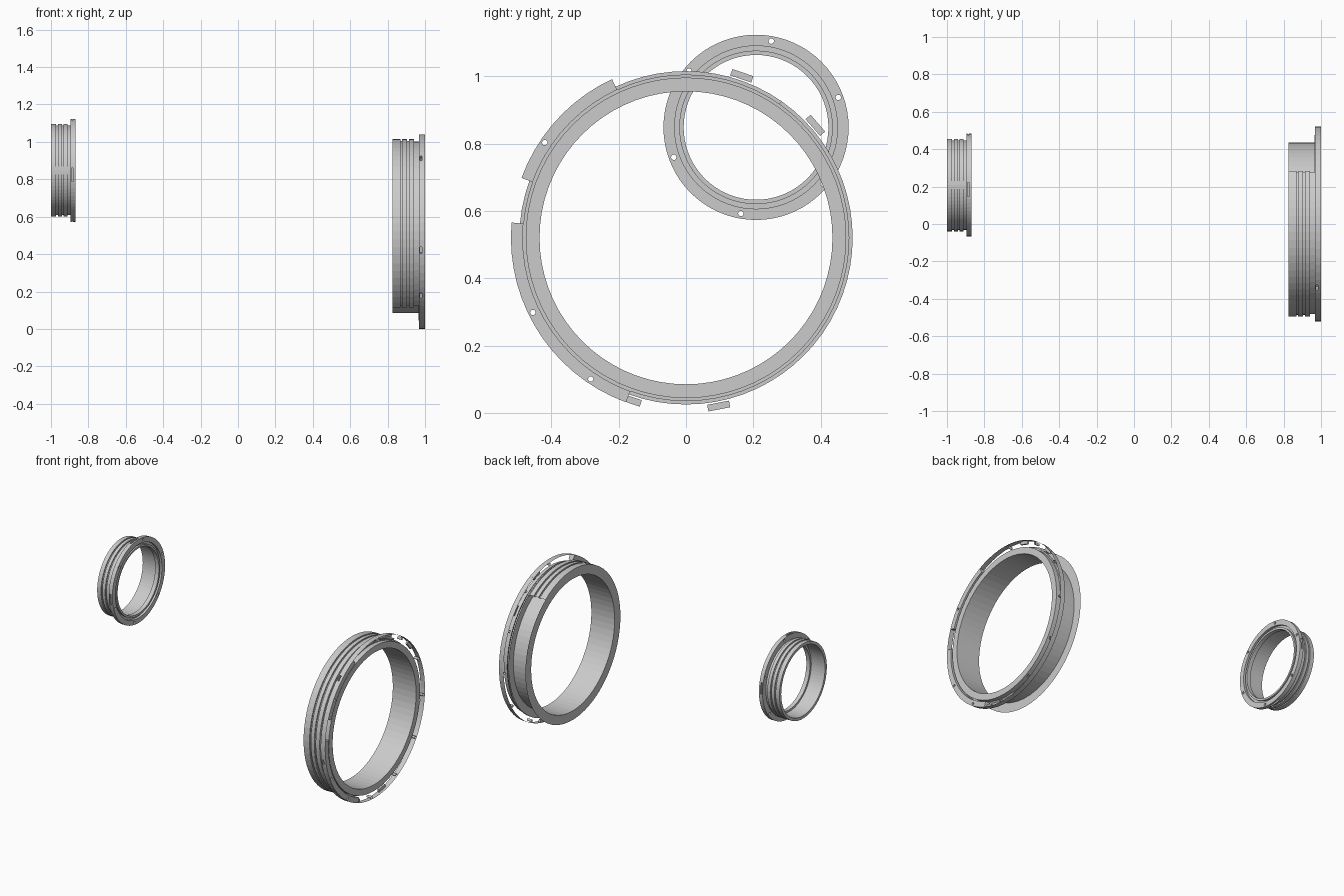
import bpy, bmesh
from math import radians, cos, sin
from mathutils import Matrix, Vector

if "Cube" in bpy.data.objects:
    bpy.data.objects.remove(bpy.data.objects["Cube"])

BIG = (0.0, 0.52)        # ring centres in (y, z), axes along x
SMALL = (0.208, 0.848)


def finish(name, bm):
    mesh = bpy.data.meshes.new(name)
    bmesh.ops.recalc_face_normals(bm, faces=bm.faces)
    bm.to_mesh(mesh)
    bm.free()
    ob = bpy.data.objects.new(name, mesh)
    bpy.context.collection.objects.link(ob)
    return ob


def revolve(name, profile, centre, a0=0, a1=360, closed=False, step=5):
    """Sweep an (x, radius) profile about the x direction."""
    bm = bmesh.new()
    full = a1 - a0 >= 360
    n = max(1, round((a1 - a0) / step))
    rows = []
    for i in range(n if full else n + 1):
        a = radians(a0 + (a1 - a0) * i / n)
        rows.append([bm.verts.new((x, centre[0] + r * cos(a), centre[1] + r * sin(a)))
                     for x, r in profile])
    k = len(profile)
    for i in range(n):
        p, q = rows[i], rows[(i + 1) % len(rows)]
        for j in range(k if closed else k - 1):
            m = (j + 1) % k
            bm.faces.new((p[j], p[m], q[m], q[j]))
    if closed and not full:
        bm.faces.new(rows[0])
        bm.faces.new(rows[-1])
    return finish(name, bm)


def place(x, r, angle, centre):
    a = radians(angle)
    return Matrix.Translation((x, centre[0] + r * cos(a), centre[1] + r * sin(a))) @ Matrix.Rotation(a, 4, 'X')


def add_pin(bm, x, r, angle, centre, radius, depth, caps=True):
    bmesh.ops.create_cone(bm, cap_ends=caps, segments=12, radius1=radius, radius2=radius, depth=depth,
                          matrix=place(x, r, angle, centre) @ Matrix.Rotation(radians(90), 4, 'Y'))


def add_box(bm, x, r, angle, centre, size):
    bmesh.ops.create_cube(bm, size=1, matrix=place(x, r, angle, centre) @ Matrix.Diagonal((*size, 1)))


def cut(ob, bm):
    """Subtract the cutter mesh, then remove the cutter."""
    cutter = finish("cutter", bm)
    cutter.hide_render = True
    mod = ob.modifiers.new("cut", 'BOOLEAN')
    mod.operation, mod.object, mod.solver = 'DIFFERENCE', cutter, 'EXACT'
    bpy.context.view_layer.objects.active = ob
    bpy.ops.object.modifier_apply(modifier=mod.name)
    bpy.data.objects.remove(cutter)


# Large ring: bore with its back face and front lip
revolve("large_bore", [(0.825, 0.495), (0.825, 0.435), (0.995, 0.435), (0.995, 0.476),
                       (0.965, 0.476), (0.965, 0.485)], BIG)
revolve("large_inner_web", [(0.955, 0.435), (0.955, 0.485)], BIG)

# Grooved outer wall, present on one half only
revolve("large_grooved_wall", [(0.825, 0.495), (0.868, 0.495), (0.868, 0.486), (0.878, 0.486),
                               (0.878, 0.495), (0.903, 0.495), (0.903, 0.486), (0.913, 0.486),
                               (0.913, 0.495), (0.942, 0.495), (0.942, 0.482), (0.967, 0.482)],
        BIG, 55, 235)

# Flange sectors with bolt holes and rim slots
holes = [-4 + 30 * i for i in range(12)]
slots = [11 + 30 * i for i in range(12)]
for i, (a0, a1) in enumerate([(115, 160), (175, 250)]):
    flange = revolve(f"large_flange_{i}", [(0.967, 0.485), (1.0, 0.485), (1.0, 0.52), (0.967, 0.52)],
                     BIG, a0, a1, closed=True)
    bm = bmesh.new()
    for h in holes:
        if a0 + 1.5 < h < a1 - 1.5:
            add_pin(bm, 0.985, 0.506, h, BIG, 0.008, 0.1)
    for s in slots:
        if a0 + 5 < s < a1 - 5:
            add_box(bm, 0.978, 0.52, s, BIG, (0.012, 0.065, 0.036))
            # box axes: x along the ring axis, y radial, z tangential
    bm.free() if not bm.verts else cut(flange, bm)

# Thin rim joining the flange sectors
for i, (a0, a1) in enumerate([(-110, 115), (160, 175)]):
    revolve(f"large_rim_{i}", [(0.967, 0.52), (1.0, 0.52)], BIG, a0, a1)

# Hole sleeves and slot plates on the open side
bm = bmesh.new()
for h in holes:
    if not (115 < h < 250):
        add_pin(bm, 0.984, 0.506, h, BIG, 0.008, 0.032, caps=False)
finish("large_hole_sleeves", bm)
bm = bmesh.new()
for s in (41, 71, 251, 281):
    add_box(bm, 0.978, 0.509, s, BIG, (0.012, 0.02, 0.066))
finish("large_slot_plates", bm)

# Small ring: closed profile with grooves, flange and face channel
small = revolve("small_ring", [
    (-1.0, 0.228), (-1.0, 0.247), (-0.972, 0.247), (-0.972, 0.239), (-0.963, 0.239),
    (-0.963, 0.247), (-0.942, 0.247), (-0.942, 0.239), (-0.933, 0.239), (-0.933, 0.247),
    (-0.912, 0.247), (-0.912, 0.239), (-0.896, 0.239), (-0.896, 0.275), (-0.87, 0.275),
    (-0.87, 0.242), (-0.885, 0.242), (-0.885, 0.228), (-0.873, 0.228), (-0.873, 0.215),
    (-0.9, 0.215), (-0.9, 0.228)], SMALL, closed=True)
bm = bmesh.new()
for i in range(6):
    add_pin(bm, -0.883, 0.26, 20 + 60 * i, SMALL, 0.008, 0.1)
for a in (5, 95, 185, 275):
    add_box(bm, -0.886, 0.275, a, SMALL, (0.01, 0.026, 0.075))
cut(small, bm)
